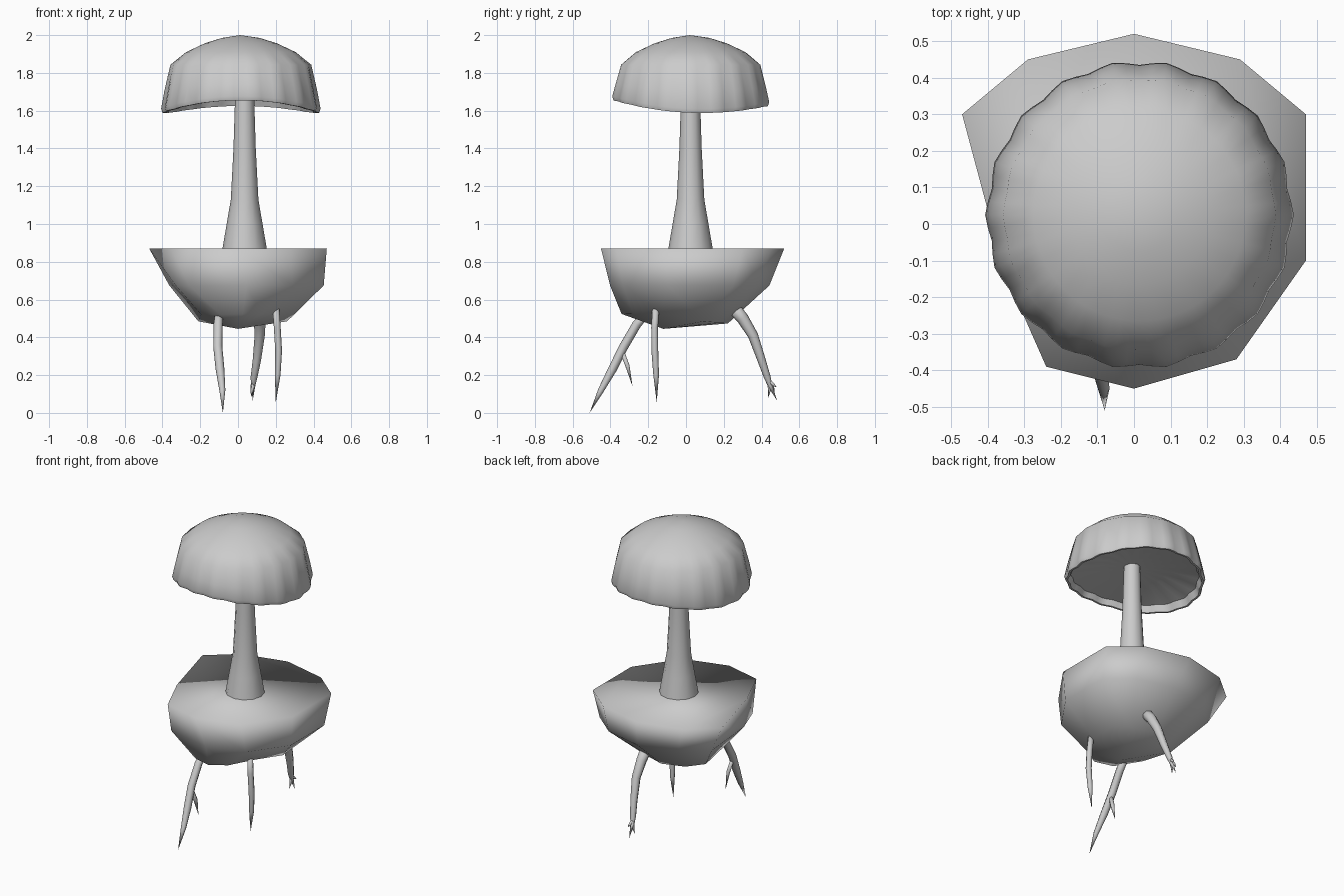
import bpy
import bmesh
from math import sin, cos, pi, radians
from mathutils import Vector

if "Cube" in bpy.data.objects:
    bpy.data.objects.remove(bpy.data.objects["Cube"])


def loft(name, rings, start=None, end=None, angle=None):
    """Skin equal-length rings; close each end with a pole point or a flat face."""
    bm = bmesh.new()
    loops = [[bm.verts.new(p) for p in r] for r in rings]
    n = len(loops[0])
    for a, b in zip(loops, loops[1:]):
        for i in range(n):
            j = (i + 1) % n
            bm.faces.new((a[i], a[j], b[j], b[i]))
    for loop, pole in ((loops[0], start), (loops[-1], end)):
        if pole is None:
            bm.faces.new(loop)
        else:
            v = bm.verts.new(pole)
            for i in range(n):
                bm.faces.new((loop[i], loop[(i + 1) % n], v))
    bmesh.ops.recalc_face_normals(bm, faces=bm.faces)
    mesh = bpy.data.meshes.new(name)
    bm.to_mesh(mesh)
    bm.free()
    ob = bpy.data.objects.new(name, mesh)
    bpy.context.collection.objects.link(ob)
    for p in mesh.polygons:
        p.use_smooth = True
    if angle:
        bpy.ops.object.select_all(action='DESELECT')
        ob.select_set(True)
        bpy.context.view_layer.objects.active = ob
        bpy.ops.object.shade_smooth_by_angle(angle=radians(angle))
    return ob


def tube(name, path, sides=8):
    """Tapered tube along (x, y, z, radius) points, ending in a sharp tip."""
    pts = [Vector(p[:3]) for p in path]
    rings = []
    for i, p in enumerate(pts[:-1]):
        t = (pts[i + 1] - pts[max(i - 1, 0)]).normalized()
        u = t.cross(Vector((0, 1, 0.3))).normalized()
        v = t.cross(u)
        rings.append([p + path[i][3] * (u * cos(2 * pi * k / sides) + v * sin(2 * pi * k / sides))
                      for k in range(sides)])
    return loft(name, rings, end=pts[-1])


# soil clump: irregular ten-sided rim, two tapering rings and a bottom point
rim = [(.47, .3), (.29, .45), (0, .52), (-.29, .45), (-.47, .3),
       (-.355, -.13), (-.24, -.39), (0, -.45), (.28, -.37), (.47, -.1)]
top = [Vector((x, y, .87)) for x, y in rim]
mid = [Vector((.045 + .87 * x, .02 + .87 * (y - .035), .675)) for x, y in rim]
mid[5] = Vector((-.33, -.13, .675))
mid[6] = Vector((-.255, -.33, .67))
low = [Vector((.025 + .5 * x, -.06 + .58 * (y - .035), .495 - .09 * (.58 * y - .06))) for x, y in rim]
low[5] = Vector((-.195, -.14, .52))
low[8] = Vector((.125, -.28, .525))
low[9] = Vector((.205, -.13, .525))
loft("soil_clump", [top, mid, low], end=(0, -.12, .445))

# stem: flared at the foot
stem = []
for z, r in ((.86, .119), (1.0, .095), (1.13, .073), (1.4, .059), (1.72, .049)):
    stem.append([(.035 + r * cos(2 * pi * k / 12), .024 + r * sin(2 * pi * k / 12), z) for k in range(12)])
loft("stem", stem, angle=45)

# cap: scalloped dome with a thin wavy lip and a shallow underside
# columns: radius, height, share of the rim wave, scallop depth
SEG = 72
profile = [(.10, 1.985, 0, 0), (.19, 1.957, 0, 0), (.29, 1.91, 0, 0), (.37, 1.843, 0, .003),
           (.398, 1.72, .5, .006), (.416, 1.635, 1, .006), (.409, 1.613, 1, .006),
           (.396, 1.613, 1, .006), (.38, 1.655, .8, .006), (.20, 1.69, .1, .004)]
rings = []
for r, z, wave, scallop in profile:
    ring = []
    for k in range(SEG):
        t = 2 * pi * k / SEG
        rr = r + scallop * cos(18 * t)
        dz = wave * (-.024 - .015 * sin(t) + .051 * sin(t) ** 2)
        ring.append((.015 + rr * cos(t), .025 + rr * sin(t), z + dz))
    rings.append(ring)
loft("cap", rings, start=(.01, .02, 2.0), end=(.03, .024, 1.70), angle=50)

# roots: three main roots with a side branch and small forked ends
tube("front_root", [(-.10, -.19, .55, .022), (-.105, -.26, .47, .024), (-.107, -.33, .35, .024),
                    (-.095, -.39, .23, .023), (-.083, -.45, .12, .016), (-.08, -.51, 0, 0)])
tube("front_root_branch", [(-.105, -.345, .34, .014), (-.092, -.31, .25, .013), (-.09, -.283, .14, 0)], 6)
tube("right_root", [(.20, -.16, .56, .018), (.208, -.166, .45, .018), (.215, -.165, .33, .018),
                    (.21, -.158, .2, .015), (.20, -.155, .055, 0)])
tube("back_root", [(.115, .24, .57, .036), (.115, .30, .50, .032), (.115, .355, .41, .027),
                   (.10, .40, .28, .022), (.085, .43, .19, .018), (.08, .445, .145, .012),
                   (.078, .482, .065, 0)])
for i, tip in enumerate([(.068, .435, .08), (.09, .48, .135), (.065, .47, .11)]):
    tube(f"back_root_toe_{i + 1}", [(.082, .437, .17, .012), tuple((a + b) / 2 for a, b in zip((.082, .45, .16), tip)) + (.008,),
                                    tip + (0,)], 6)
